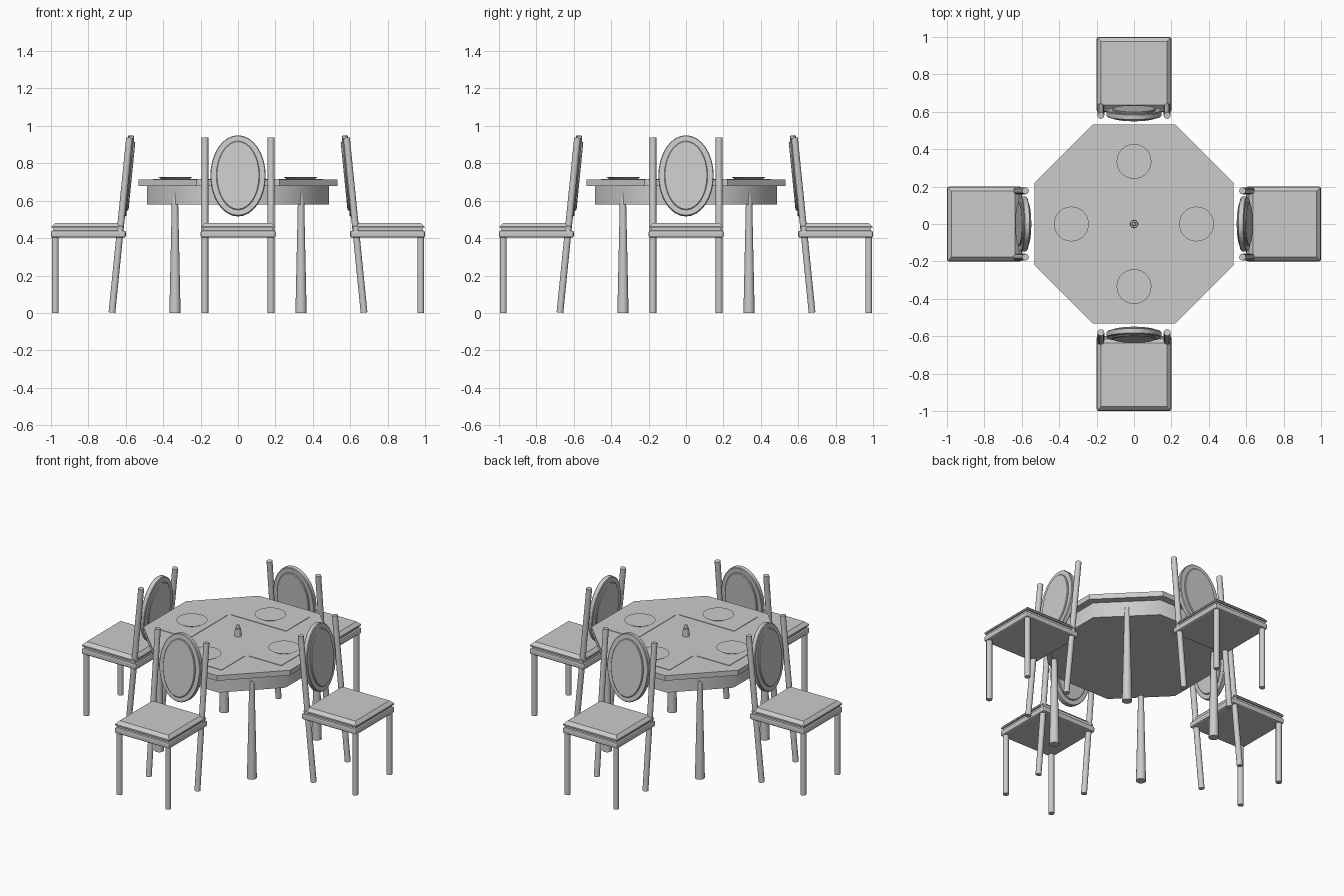
import bpy, bmesh
from math import pi, radians
from mathutils import Matrix, Vector

if "Cube" in bpy.data.objects:
    bpy.data.objects.remove(bpy.data.objects["Cube"])

grey = bpy.data.materials.new("plain_grey")
grey.use_nodes = True
colour = (0.6, 0.6, 0.6, 1)
grey.diffuse_color = colour
grey.node_tree.nodes["Principled BSDF"].inputs["Base Color"].default_value = colour


def finish(name, bm, place=Matrix(), smooth=None):
    """Turn a bmesh into a named, coloured object."""
    bmesh.ops.transform(bm, matrix=place, verts=bm.verts)
    bmesh.ops.recalc_face_normals(bm, faces=bm.faces)
    mesh = bpy.data.meshes.new(name)
    bm.to_mesh(mesh)
    bm.free()
    mesh.materials.append(grey)
    obj = bpy.data.objects.new(name, mesh)
    bpy.context.collection.objects.link(obj)
    if smooth:
        bpy.ops.object.select_all(action='DESELECT')
        obj.select_set(True)
        bpy.context.view_layer.objects.active = obj
        bpy.ops.object.shade_smooth_by_angle(angle=radians(smooth))


def rod(name, start, end, r1, r2, place=Matrix(), sides=16, smooth=40):
    """Round or faceted bar between two points."""
    start, end = Vector(start), Vector(end)
    axis = end - start
    bm = bmesh.new()
    bmesh.ops.create_cone(bm, cap_ends=True, segments=sides,
                          radius1=r1, radius2=r2, depth=axis.length)
    turn = axis.to_track_quat('Z', 'Y').to_matrix().to_4x4()
    finish(name, bm, place @ Matrix.Translation((start + end) / 2) @ turn, smooth)


def box(name, low, high, place=Matrix(), bevel=0, top_only=False, segments=1):
    """Box between two corners, with optional softened edges."""
    low, high = Vector(low), Vector(high)
    bm = bmesh.new()
    bmesh.ops.create_cube(bm, size=1)
    bmesh.ops.transform(bm, verts=bm.verts, matrix=Matrix.Translation((low + high) / 2)
                        @ Matrix.Diagonal((high - low).to_4d()))
    if bevel:
        edges = [e for e in bm.edges
                 if not top_only or all(v.co.z > high.z - 0.001 for v in e.verts)]
        bmesh.ops.bevel(bm, geom=edges, offset=bevel, segments=segments,
                        profile=0.5, affect='EDGES')
    finish(name, bm, place)


def octagon(name, apothem, z0, z1, smooth=None):
    """Eight-sided slab with flat sides facing the axes."""
    bm = bmesh.new()
    radius = apothem / 0.9239
    bmesh.ops.create_cone(bm, cap_ends=True, segments=8, radius1=radius,
                          radius2=radius, depth=z1 - z0)
    finish(name, bm, Matrix.Translation((0, 0, (z0 + z1) / 2))
           @ Matrix.Rotation(pi / 8, 4, 'Z'), smooth)


def oval_back(place):
    """Leaning oval frame with a padded panel proud of both faces."""
    lean = place @ Matrix.Translation((0.592, 0, 0.733)) @ Matrix.Rotation(-0.1, 4, 'Y')
    for name, half_w, half_h, depth in (("chair_back_frame", 0.148, 0.217, 0.032),
                                        ("chair_back_panel", 0.116, 0.185, 0.05)):
        bm = bmesh.new()
        bmesh.ops.create_cone(bm, cap_ends=True, segments=32, radius1=1,
                              radius2=1, depth=depth)
        rims = [e for e in bm.edges if abs(e.verts[0].co.z - e.verts[1].co.z) < 0.001]
        shape = Matrix.Diagonal((half_h, half_w, 1, 1))
        bmesh.ops.transform(bm, matrix=shape, verts=bm.verts)
        bmesh.ops.bevel(bm, geom=rims, offset=0.004, segments=1, affect='EDGES')
        finish(name, bm, lean @ Matrix.Rotation(pi / 2, 4, 'Y'), 40)


# Table
octagon("table_top", 0.533, 0.68, 0.714)
octagon("table_apron", 0.487, 0.58, 0.68, 50)
for sx in (-1, 1):
    for sy in (-1, 1):
        x, y = 0.337 * sx, 0.337 * sy
        rod("table_leg", (x, y, 0), (x, y, 0.64), 0.03, 0.016)
rod("shaker", (0, 0, 0.714), (0, 0, 0.765), 0.021, 0.019)
rod("shaker_cap", (0, 0, 0.765), (0, 0, 0.785), 0.011, 0.008)

# Four place settings and chairs, each built on +x and turned about the table
for quarter in range(4):
    turn = Matrix.Rotation(quarter * pi / 2, 4, 'Z')
    box("place_mat", (0.215, -0.2, 0.713), (0.455, 0.2, 0.717), turn)
    rod("plate", (0.335, 0, 0.716), (0.335, 0, 0.728), 0.075, 0.093, turn, 32)

    box("seat_frame", (0.6, -0.2, 0.402), (1.0, 0.2, 0.44), turn, 0.01, segments=2)
    box("seat_support", (0.612, -0.188, 0.438), (0.988, 0.188, 0.455), turn)
    box("seat_cushion", (0.615, -0.197, 0.453), (0.997, 0.197, 0.482), turn, 0.02, True)
    for side in (-1, 1):
        y = 0.177 * side
        rod("chair_front_leg", (0.977, y, 0), (0.977, y, 0.41), 0.018, 0.018, turn)
        rod("chair_back_post", (0.674, y, 0.002), (0.58, y, 0.937), 0.018, 0.018, turn)
    oval_back(turn)
